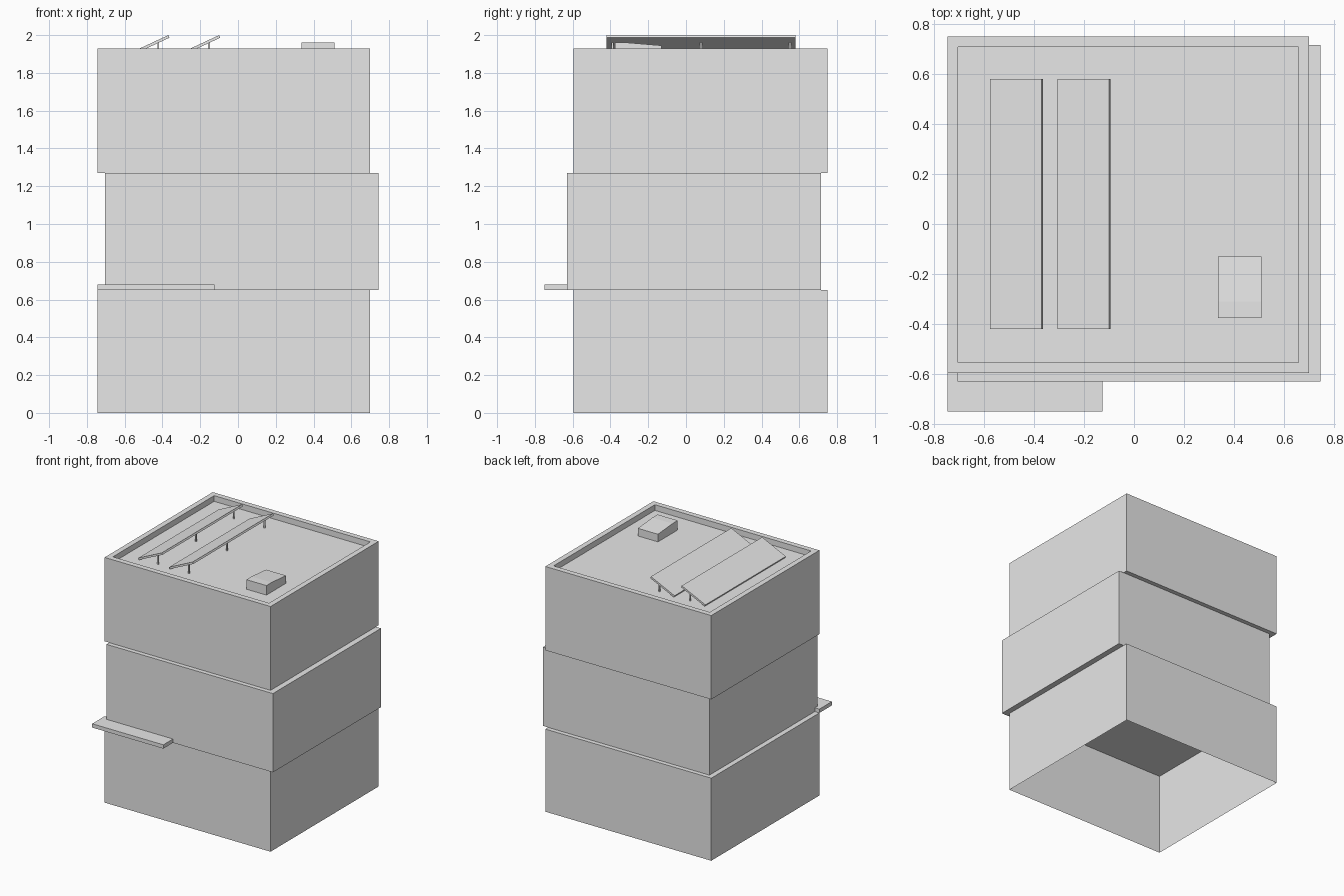
import bpy
import bmesh
from math import radians
from mathutils import Matrix, Vector

if "Cube" in bpy.data.objects:
    bpy.data.objects.remove(bpy.data.objects["Cube"], do_unlink=True)

grey = bpy.data.materials.new("light grey")
grey.use_nodes = True
grey.diffuse_color = (0.8, 0.8, 0.8, 1)
grey.node_tree.nodes["Principled BSDF"].inputs["Base Color"].default_value = (0.8, 0.8, 0.8, 1)


def box_mesh(low, high):
    """Axis-aligned box between two corners."""
    low, high = Vector(low), Vector(high)
    bm = bmesh.new()
    size = Matrix.Diagonal((high - low).to_4d())
    size[3][3] = 1
    bmesh.ops.create_cube(bm, size=1, matrix=Matrix.Translation((low + high) / 2) @ size)
    bm.normal_update()
    return bm


def facing(bm, z):
    return [f for f in bm.faces if f.normal.z * z > 0.9]


def add(name, bm):
    mesh = bpy.data.meshes.new(name)
    bm.to_mesh(mesh)
    bm.free()
    mesh.materials.append(grey)
    obj = bpy.data.objects.new(name, mesh)
    bpy.context.collection.objects.link(obj)
    return obj


# Three offset storeys: the ground one is open below
ground = box_mesh((-0.745, -0.595, 0), (0.70, 0.75, 0.65))
bmesh.ops.delete(ground, geom=facing(ground, -1), context='FACES')
add("ground_floor", ground)
add("middle_floor", box_mesh((-0.705, -0.63, 0.65), (0.745, 0.715, 1.27)))

# Upper storey with a sunken roof inside a parapet
FLOOR = 1.885
upper = box_mesh((-0.745, -0.595, 1.27), (0.70, 0.75, 1.93))
roof = facing(upper, 1)
bmesh.ops.inset_region(upper, faces=roof, thickness=0.06)
rim = bmesh.ops.extrude_face_region(upper, geom=roof)
bmesh.ops.delete(upper, geom=roof, context='FACES')
bmesh.ops.translate(upper, vec=(0, 0, FLOOR - 1.93),
                    verts=[g for g in rim["geom"] if isinstance(g, bmesh.types.BMVert)])
bmesh.ops.recalc_face_normals(upper, faces=upper.faces)
add("upper_floor", upper)

# Entrance canopy
add("canopy", box_mesh((-0.745, -0.75, 0.65), (-0.125, -0.595, 0.68)))

# Roof hatch, its lid sloping down to the back
hatch = box_mesh((0.335, -0.375, FLOOR), (0.51, -0.13, 1.96))
bmesh.ops.bisect_plane(hatch, geom=hatch.verts[:] + hatch.edges[:] + hatch.faces[:],
                       plane_co=(0, -0.31, 0), plane_no=(0, 1, 0))
for v in hatch.verts:
    if v.co.y > -0.2 and v.co.z > 1.95:
        v.co.z = 1.945
add("roof_hatch", hatch)

# Tilted solar panels on thin posts
for side, x in (("right", -0.469), ("left", -0.2)):
    panel = add(side + "_solar_panel", box_mesh((-0.1135, -0.5, -0.0075), (0.1135, 0.5, 0.0075)))
    panel.location = (x, 0.08, 1.945)
    panel.rotation_euler.y = radians(-25)
    for i in range(3):
        y = -0.39 + 0.47 * i
        px = x + 0.047
        add(f"{side}_panel_post_{i + 1}",
            box_mesh((px - 0.005, y - 0.005, FLOOR), (px + 0.005, y + 0.005, 1.963)))
